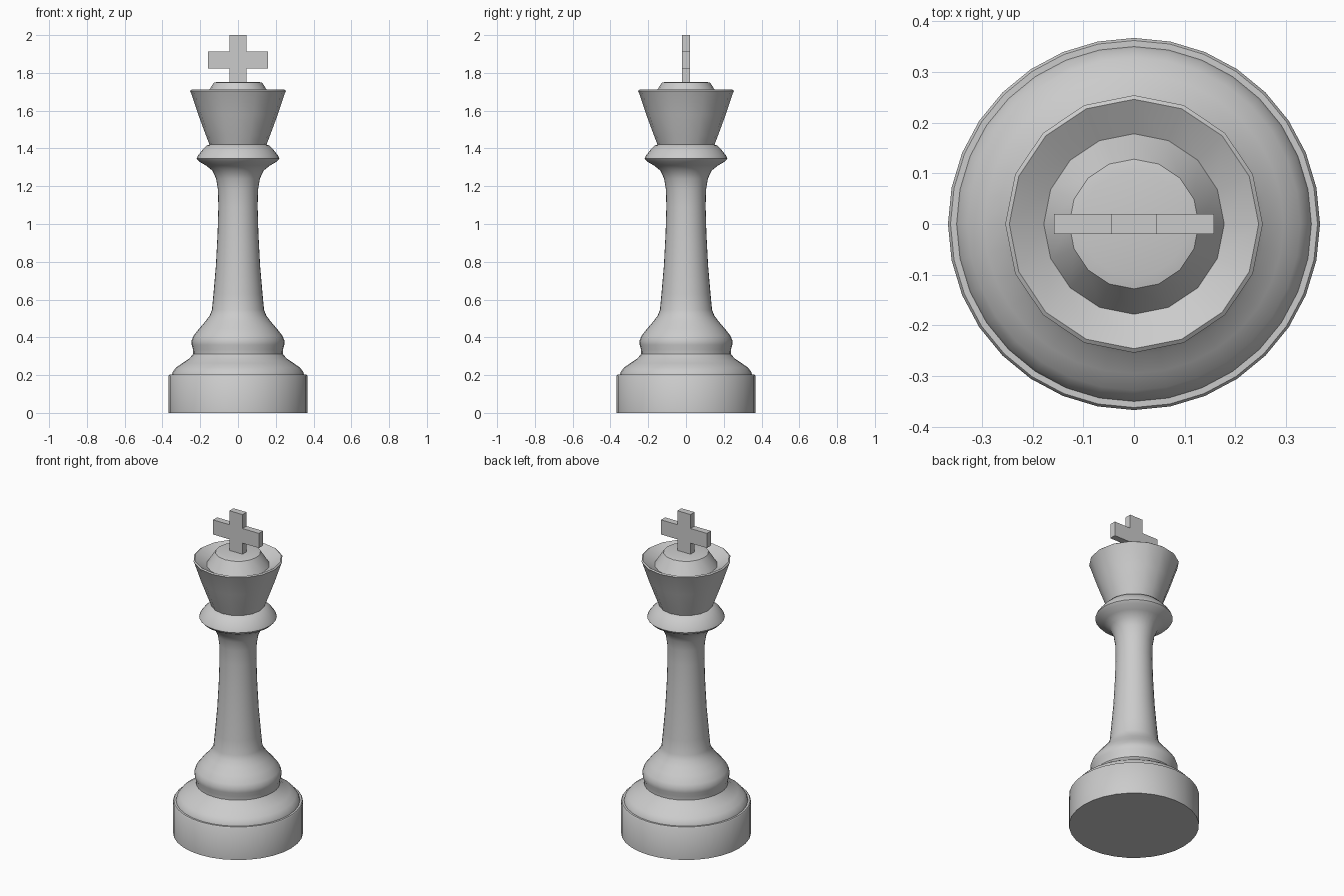
import bpy, bmesh, math

if "Cube" in bpy.data.objects:
    bpy.data.objects.remove(bpy.data.objects["Cube"])


def lathe(name, profile, sides, angle):
    """Spin a (radius, height) profile around z; radius 0 makes a pole."""
    bm = bmesh.new()
    rings = []
    for r, z in profile:
        if r == 0:
            rings.append([bm.verts.new((0, 0, z))] * sides)
        else:
            rings.append([bm.verts.new((r * math.sin(2 * math.pi * i / sides),
                                        r * math.cos(2 * math.pi * i / sides), z))
                          for i in range(sides)])
    for a, b in zip(rings, rings[1:]):
        for i in range(sides):
            j = (i + 1) % sides
            bm.faces.new(list(dict.fromkeys((a[i], a[j], b[j], b[i]))))
    finish(name, bm, angle)


def finish(name, bm, angle=None):
    bmesh.ops.recalc_face_normals(bm, faces=bm.faces)
    mesh = bpy.data.meshes.new(name)
    bm.to_mesh(mesh)
    bm.free()
    obj = bpy.data.objects.new(name, mesh)
    bpy.context.collection.objects.link(obj)
    if angle:
        bpy.ops.object.select_all(action='DESELECT')
        obj.select_set(True)
        bpy.context.view_layer.objects.active = obj
        bpy.ops.object.shade_smooth_by_angle(angle=math.radians(angle))


# Foot, rounded mouldings, waisted stem and collar in one turned body
lathe("turned_body", [
    (0, 0), (0.367, 0), (0.367, 0.197), (0.362, 0.203), (0.350, 0.203),
    (0.346, 0.217), (0.328, 0.240), (0.295, 0.263), (0.258, 0.288),
    (0.237, 0.312), (0.238, 0.335), (0.245, 0.360), (0.246, 0.382),
    (0.236, 0.408), (0.205, 0.447), (0.172, 0.485), (0.150, 0.515),
    (0.138, 0.545), (0.130, 0.630), (0.117, 0.780), (0.108, 0.950),
    (0.104, 1.090), (0.106, 1.180), (0.116, 1.240), (0.135, 1.282),
    (0.170, 1.310), (0.205, 1.330), (0.219, 1.346), (0.212, 1.362),
    (0.190, 1.390), (0.165, 1.415), (0.140, 1.425), (0, 1.425)], 32, 40)

# Flared crown with a sunken rim and low raised cap
lathe("crown", [
    (0, 1.405), (0.145, 1.405), (0.172, 1.475), (0.210, 1.578),
    (0.249, 1.695), (0.254, 1.705), (0.246, 1.711), (0.178, 1.670),
    (0.128, 1.748), (0.105, 1.753), (0, 1.753)], 16, 35)

# Flat cross finial, extruded from its outline
half = [(0.045, 1.73), (0.045, 1.822), (0.158, 1.822),
        (0.158, 1.913), (0.045, 1.913), (0.045, 2.0)]
outline = half + [(-x, z) for x, z in reversed(half)]
bm = bmesh.new()
face = bm.faces.new([bm.verts.new((x, -0.02, z)) for x, z in outline])
new = bmesh.ops.extrude_face_region(bm, geom=[face])["geom"]
bmesh.ops.translate(bm, vec=(0, 0.04, 0),
                    verts=[v for v in new if isinstance(v, bmesh.types.BMVert)])
finish("cross_finial", bm)
